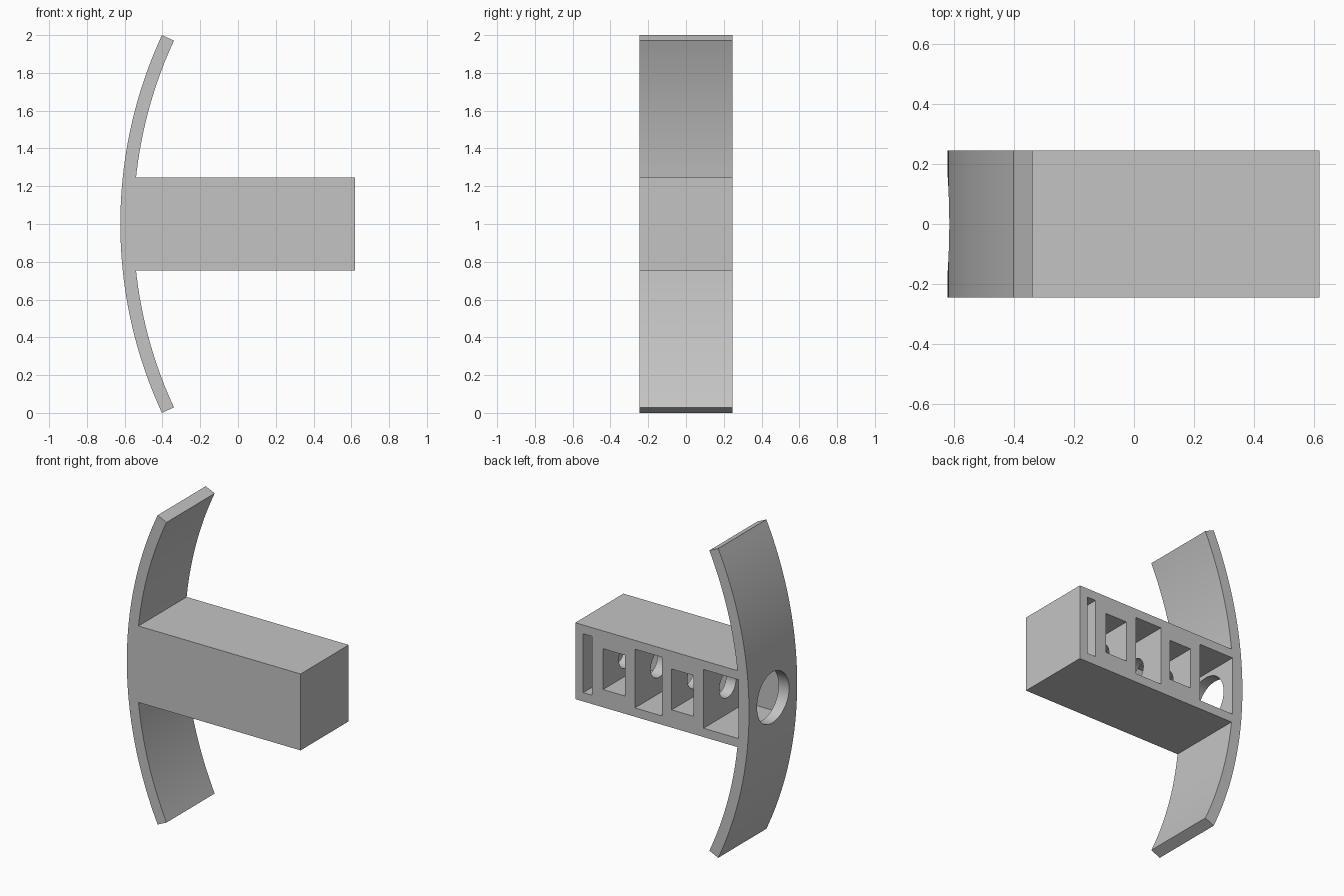
import bpy, bmesh, math
from mathutils import Matrix

if "Cube" in bpy.data.objects:
    bpy.data.objects.remove(bpy.data.objects["Cube"])

R_OUT, R_IN, CX, CZ = 2.38, 2.31, 1.757, 1.0   # curved plate radii and centre
HALF_Y, HALF_Z, END_X = 0.246, 0.247, 0.62      # block half sizes and far end
TIP = math.asin(1 / R_OUT)
STEPS = 24

grey = bpy.data.materials.new("grey plastic")
grey.diffuse_color = (0.55, 0.55, 0.55, 1)
grey.use_nodes = True
grey.node_tree.nodes["Principled BSDF"].inputs["Base Color"].default_value = grey.diffuse_color


def make_object(name, bm):
    bmesh.ops.recalc_face_normals(bm, faces=bm.faces)
    mesh = bpy.data.meshes.new(name)
    bm.to_mesh(mesh)
    bm.free()
    ob = bpy.data.objects.new(name, mesh)
    bpy.context.collection.objects.link(ob)
    mesh.materials.append(grey)
    return ob


def arc(r, a0, a1, n):
    angles = [a0 + (a1 - a0) * i / n for i in range(n + 1)]
    return [(CX - r * math.cos(a), CZ + r * math.sin(a)) for a in angles]


def box(name, x0, x1, y0, y1, z0, z1):
    bm = bmesh.new()
    bmesh.ops.create_cube(bm, size=1, matrix=Matrix.Translation(
        ((x0 + x1) / 2, (y0 + y1) / 2, (z0 + z1) / 2)) @ Matrix.Diagonal(
        (x1 - x0, y1 - y0, z1 - z0, 1)))
    return make_object(name, bm)


def bore(name, x0, x1, r):
    bm = bmesh.new()
    bmesh.ops.create_cone(bm, cap_ends=True, segments=48, radius1=r, radius2=r,
                          depth=x1 - x0,
                          matrix=Matrix.Translation(((x0 + x1) / 2, 0, CZ))
                          @ Matrix.Rotation(math.pi / 2, 4, 'Y'))
    return make_object(name, bm)


# Curved plate and square arm as one extruded side profile
root = math.asin(HALF_Z / R_IN)
profile = arc(R_OUT, -TIP, TIP, 2 * STEPS)
profile += arc(R_IN, TIP, root, STEPS)
profile += [(END_X, CZ + HALF_Z), (END_X, CZ - HALF_Z)]
profile += arc(R_IN, -root, -TIP, STEPS)
bm = bmesh.new()
face = bm.faces.new([bm.verts.new((x, -HALF_Y, z)) for x, z in profile])
side = bmesh.ops.extrude_face_region(bm, geom=[face])["geom"]
bmesh.ops.translate(bm, vec=(0, 2 * HALF_Y, 0),
                    verts=[v for v in side if isinstance(v, bmesh.types.BMVert)])
body = make_object("arm_with_curved_plate", bm)

# Pockets open at the back: x range and half height
cutters = []
for x0, x1, h in [(0.50, 0.563, 0.19), (0.264, 0.421, 0.132), (0.0, 0.193, 0.19),
                  (-0.227, -0.07, 0.132), (-0.548, -0.298, 0.19)]:
    cutters.append(box("pocket_cutter", x0, x1, -h, 0.4, CZ - h, CZ + h))

# Narrow bore through the partitions, wide hole through the plate
cutters.append(bore("narrow_bore_cutter", -0.42, 0.53, 0.085))
cutters.append(bore("wide_hole_cutter", -0.8, -0.45, 0.164))

for cutter in cutters:
    mod = body.modifiers.new("cut", 'BOOLEAN')
    mod.operation, mod.solver, mod.object = 'DIFFERENCE', 'EXACT', cutter
    cutter.hide_render = True

# Apply the cuts and drop the cutters
bpy.context.view_layer.update()
graph = bpy.context.evaluated_depsgraph_get()
cut_mesh = bpy.data.meshes.new_from_object(body.evaluated_get(graph))
body.modifiers.clear()
body.data = cut_mesh
for cutter in cutters:
    bpy.data.objects.remove(cutter)

bpy.context.view_layer.objects.active = body
body.select_set(True)
bpy.ops.object.shade_smooth_by_angle(angle=math.radians(30))
